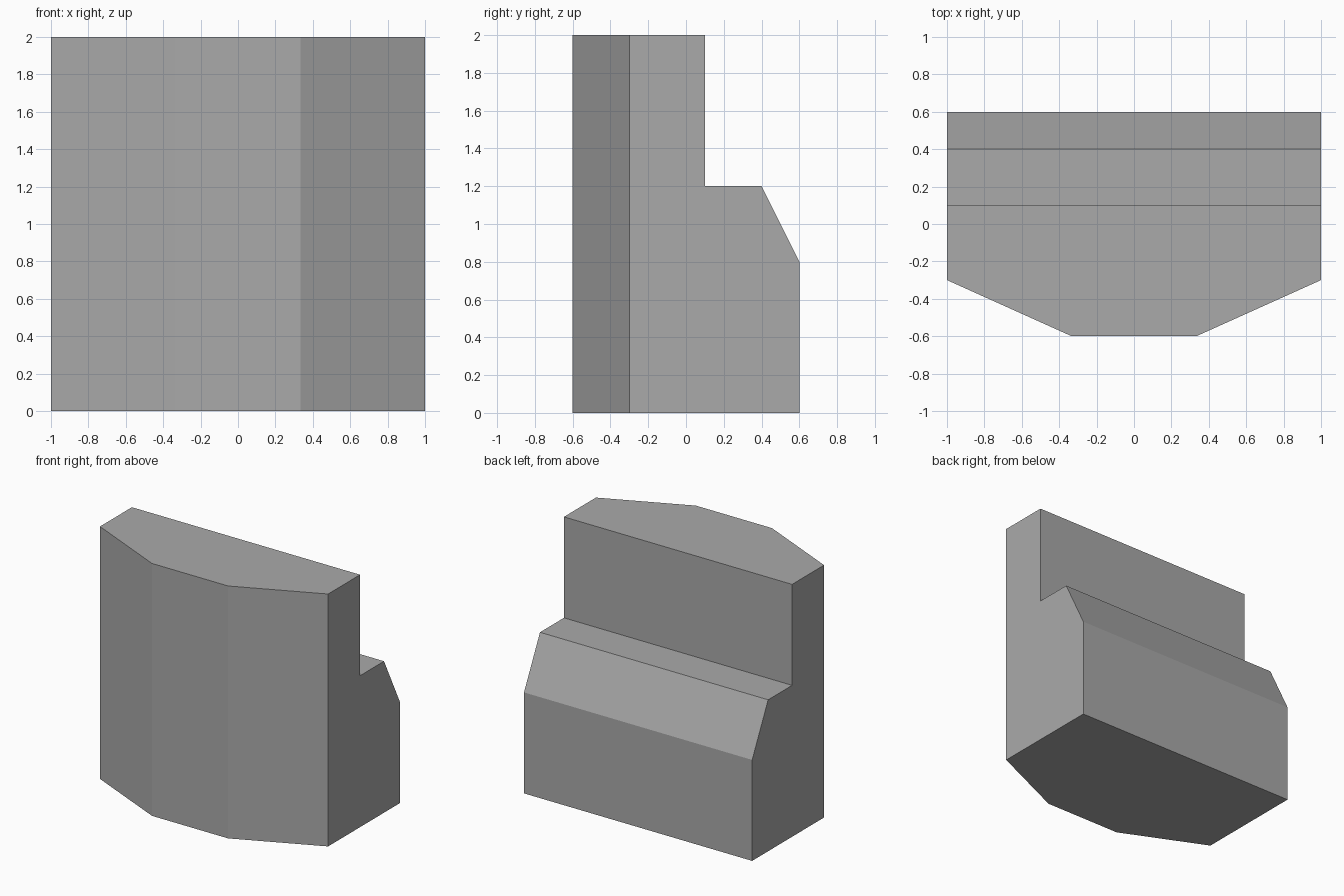
import bpy, bmesh

if "Cube" in bpy.data.objects:
    bpy.data.objects.remove(bpy.data.objects["Cube"])

# Single plain grey
grey = bpy.data.materials.new("plain grey")
grey.diffuse_color = (0.4, 0.4, 0.4, 1)
grey.use_nodes = True
grey.node_tree.nodes["Principled BSDF"].inputs["Base Color"].default_value = grey.diffuse_color

# Side profile (y, z) behind the front face: back bottom up to the top of the wall
BACK = [(0.6, 0), (0.6, 0.8), (0.4, 1.2), (0.1, 1.2), (0.1, 2)]

# Cross sections along x: the front is bowed in three facets
SECTIONS = [(-1, -0.3), (-1 / 3, -0.6), (1 / 3, -0.6), (1, -0.3)]

bm = bmesh.new()
rings = []
for x, front in SECTIONS:
    profile = [(front, 0)] + BACK + [(front, 2)]
    rings.append([bm.verts.new((x, y, z)) for y, z in profile])

# Skin between neighbouring sections, then close the two ends
for a, b in zip(rings, rings[1:]):
    n = len(a)
    for i in range(n):
        j = (i + 1) % n
        bm.faces.new((a[i], a[j], b[j], b[i]))
bm.faces.new(rings[0])
bm.faces.new(rings[-1])

# Merge coplanar strips into clean flat faces
bmesh.ops.dissolve_limit(bm, angle_limit=0.01, verts=bm.verts[:], edges=bm.edges[:])
bmesh.ops.recalc_face_normals(bm, faces=bm.faces[:])

mesh = bpy.data.meshes.new("stepped_block")
bm.to_mesh(mesh)
bm.free()
mesh.materials.append(grey)
block = bpy.data.objects.new("stepped_block", mesh)
bpy.context.collection.objects.link(block)
